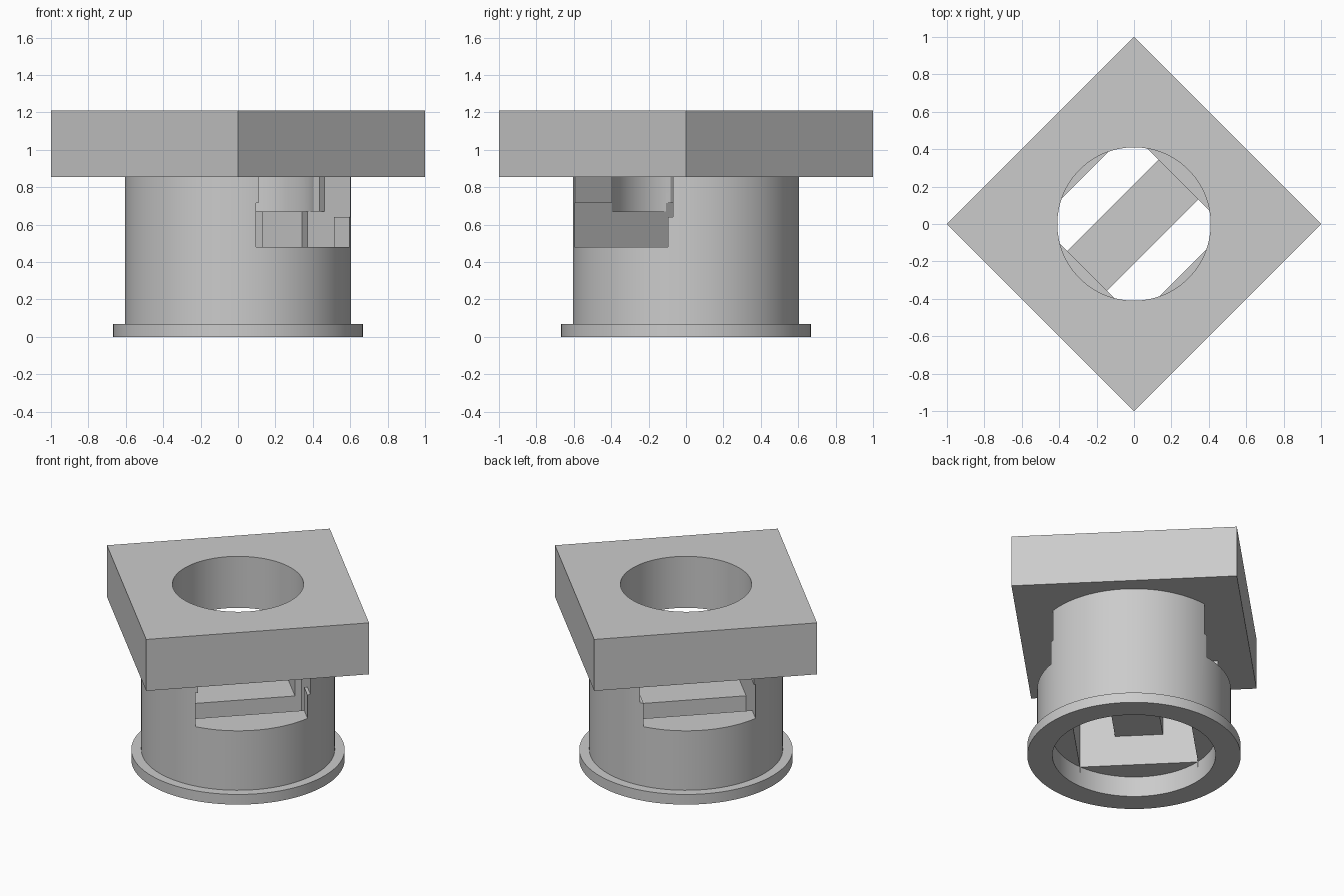
import bpy, math
from mathutils import Matrix

old = bpy.data.objects.get("Cube")
if old:
    bpy.data.objects.remove(old, do_unlink=True)

grey = bpy.data.materials.new("light grey")
grey.use_nodes = True
colour = (0.6, 0.6, 0.6, 1)
grey.diffuse_color = colour
grey.node_tree.nodes["Principled BSDF"].inputs["Base Color"].default_value = colour

# Parts are laid out square, then turned so their corners lie on the axes
TURN = Matrix.Rotation(math.radians(-45), 4, "Z")


def finish(name):
    ob = bpy.context.object
    ob.name = name
    ob.data.transform(TURN @ ob.matrix_basis)
    ob.matrix_basis = Matrix()
    ob.data.materials.append(grey)
    return ob


def box(name, x, y, z):
    centre = [(a + b) / 2 for a, b in (x, y, z)]
    bpy.ops.mesh.primitive_cube_add(size=1, location=centre)
    bpy.context.object.scale = [b - a for a, b in (x, y, z)]
    return finish(name)


def cylinder(name, radius, z):
    bpy.ops.mesh.primitive_cylinder_add(
        vertices=96, radius=radius, depth=z[1] - z[0], location=(0, 0, sum(z) / 2))
    return finish(name)


def combine(target, tool, operation="DIFFERENCE"):
    mod = target.modifiers.new(operation.title(), "BOOLEAN")
    mod.operation = operation
    mod.solver = "EXACT"
    mod.object = tool
    tool.hide_render = True
    bpy.context.view_layer.objects.active = target
    bpy.ops.object.modifier_apply(modifier=mod.name)
    bpy.data.objects.remove(tool, do_unlink=True)


# Round body with its foot flange
body = cylinder("body", 0.605, (0, 0.855))
combine(body, cylinder("flange", 0.667, (0, 0.07)), "UNION")

# Wide recess underneath, square well, and stepped slot through the sides
combine(body, cylinder("recess_cutter", 0.51, (-0.1, 0.14)))
combine(body, box("well_cutter", (-0.37, 0.37), (-0.355, 0.375), (0.1, 0.66)))
combine(body, box("lower_slot_cutter", (-1, 1), (-0.355, 0.355), (0.48, 0.65)))
combine(body, box("middle_slot_cutter", (-1, 1), (-0.355, 0.375), (0.64, 0.715)))
combine(body, box("upper_slot_cutter", (-1, 1), (-0.343, 0.375), (0.7, 0.95)))

# Thickened slot wall, then the round bore
combine(body, box("wall_pad", (-0.28, 0.28), (0.335, 0.42), (0.67, 0.855)), "UNION")
combine(body, cylinder("bore_cutter", 0.41, (0.67, 1.0)))

# Square top plate with the bore continued through it
half = math.sqrt(0.5)
plate = box("top_plate", (-half, half), (-half, half), (0.855, 1.21))
combine(plate, cylinder("plate_hole_cutter", 0.41, (0.7, 1.4)))

# Cross bar over the well, with an upright stop at one end
bar = box("cross_bar", (-0.15, 0.15), (-0.37, 0.39), (0.35, 0.48))
combine(bar, box("end_stop", (-0.15, 0.15), (0.335, 0.39), (0.4, 0.67)), "UNION")

for ob in (body, plate, bar):
    bpy.ops.object.select_all(action="DESELECT")
    ob.select_set(True)
    bpy.context.view_layer.objects.active = ob
    bpy.ops.object.shade_smooth_by_angle(angle=math.radians(30))
